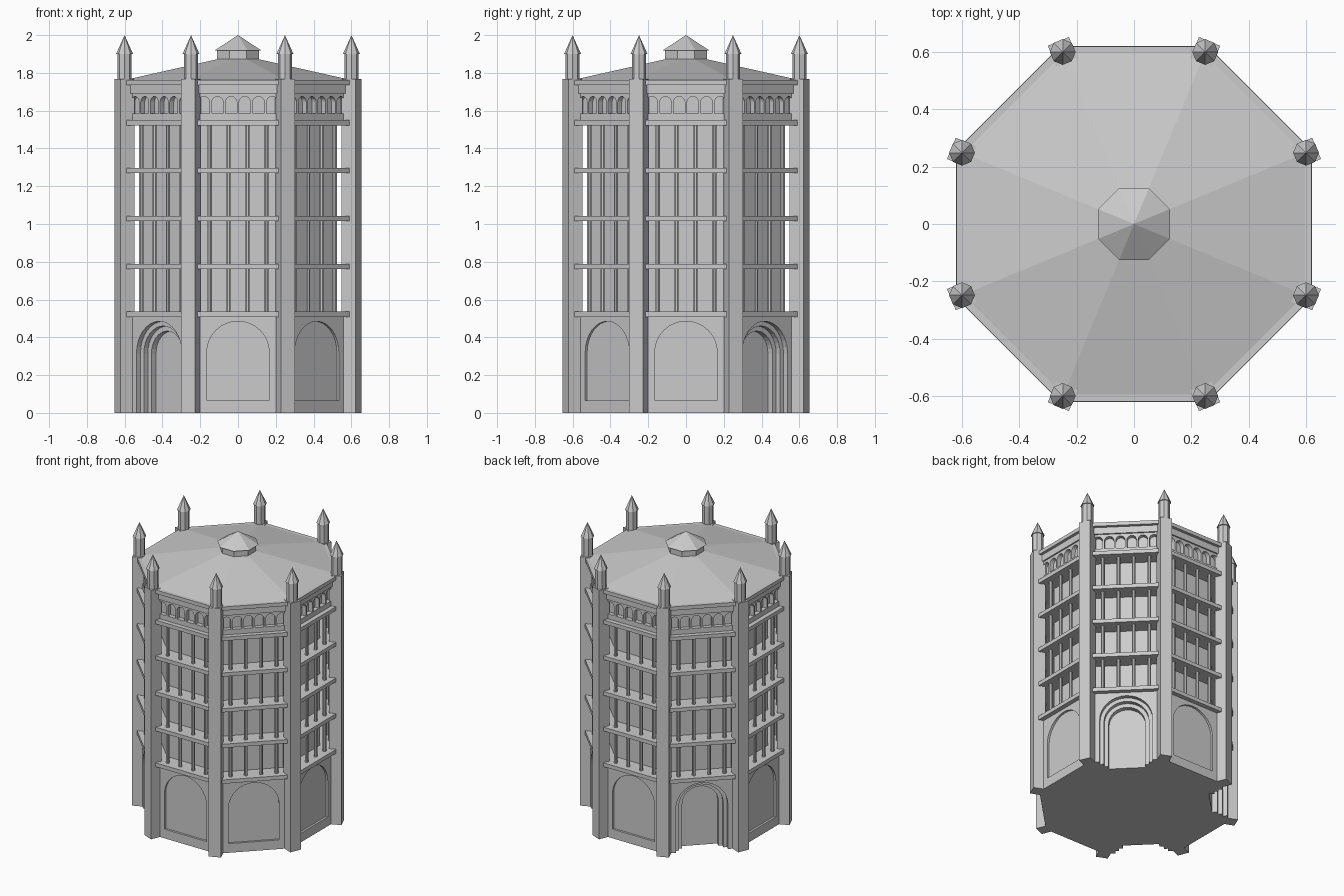
import bpy, bmesh, math
from mathutils import Vector, Matrix

if "Cube" in bpy.data.objects:
    bpy.data.objects.remove(bpy.data.objects["Cube"])

C = math.cos(math.pi / 8)
BAYS = [i * math.pi / 4 for i in range(8)]
CORNERS = [a + math.pi / 8 for a in BAYS]
DOORS = (1, 3, 5)                      # bays with a stepped portal

stone = bpy.data.materials.new("pale_stone")
stone.diffuse_color = (0.6, 0.6, 0.6, 1)
stone.use_nodes = True
stone.node_tree.nodes["Principled BSDF"].inputs["Base Color"].default_value = stone.diffuse_color


def finish(name, bm):
    bmesh.ops.recalc_face_normals(bm, faces=bm.faces[:])
    me = bpy.data.meshes.new(name)
    bm.to_mesh(me)
    bm.free()
    me.materials.append(stone)
    ob = bpy.data.objects.new(name, me)
    bpy.context.collection.objects.link(ob)
    return ob


def frustum(bm, r1, r2, z1, z2, at=(0, 0), sides=8, turn=math.pi / 8):
    m = Matrix.Translation((at[0], at[1], (z1 + z2) / 2)) @ Matrix.Rotation(turn, 4, 'Z')
    bmesh.ops.create_cone(bm, cap_ends=True, segments=sides, radius1=r1, radius2=r2,
                          depth=z2 - z1, matrix=m)


def octagon(name, a1, z1, z2, a2=None):
    """Octagonal storey given by its face distances (apothems)."""
    bm = bmesh.new()
    frustum(bm, a1 / C, (a1 if a2 is None else a2) / C, z1, z2)
    return finish(name, bm)


def place(theta, u, a, z):
    """Bay coordinates: u along the wall, a outward."""
    return Vector((a * math.cos(theta) - u * math.sin(theta),
                   a * math.sin(theta) + u * math.cos(theta), z))


def arch_prism(bm, theta, u, r, z0, spring, inner, outer=0.66, seg=16):
    prof = [(u - r, z0), (u + r, z0)]
    prof += [(u + r * math.cos(math.pi * k / seg), spring + r * math.sin(math.pi * k / seg))
             for k in range(seg + 1)]
    lo = [bm.verts.new(place(theta, x, inner, z)) for x, z in prof]
    hi = [bm.verts.new(place(theta, x, outer, z)) for x, z in prof]
    bm.faces.new(lo)
    bm.faces.new(hi[::-1])
    n = len(prof)
    for i in range(n):
        j = (i + 1) % n
        bm.faces.new((lo[i], hi[i], hi[j], lo[j]))


def cut(ob, bm):
    cutter = finish("cutter", bm)
    cutter.hide_render = True
    mod = ob.modifiers.new("cut", 'BOOLEAN')
    mod.operation, mod.solver, mod.object = 'DIFFERENCE', 'EXACT', cutter
    bpy.context.view_layer.update()
    dg = bpy.context.evaluated_depsgraph_get()
    me = bpy.data.meshes.new_from_object(ob.evaluated_get(dg))
    ob.modifiers.clear()
    ob.data = me
    bpy.data.objects.remove(cutter)


# ground storey with blind arches and stepped portals
base = octagon("ground_storey", 0.59, 0, 0.515)
bm = bmesh.new()
for i, th in enumerate(BAYS):
    if i in DOORS:
        arch_prism(bm, th, 0, 0.17, -0.05, 0.315, 0.56)
    else:
        arch_prism(bm, th, 0, 0.165, 0.065, 0.32, 0.575)
cut(base, bm)
for r, depth in ((0.145, 0.53), (0.118, 0.495)):
    bm = bmesh.new()
    for i in DOORS:
        arch_prism(bm, BAYS[i], 0, r, -0.05, 0.315, depth)
    cut(base, bm)

# inner wall behind the galleries
octagon("inner_wall", 0.50, 0.50, 1.56)

# gallery floors
FLOORS = [0.522 + 0.2535 * k for k in range(5)]
for k, z in enumerate(FLOORS):
    octagon(f"gallery_floor_{k + 1}", 0.622, z - 0.0135, z + 0.0135)

# gallery columns, four per bay and level
bm = bmesh.new()
for z1, z2 in zip(FLOORS, FLOORS[1:]):
    for th in BAYS:
        for u in (-0.15, -0.05, 0.05, 0.15):
            p = place(th, u, 0.575, 0)
            frustum(bm, 0.012, 0.012, z1 + 0.013, z2 - 0.013, p.xy, 8, th + math.pi / 8)
finish("gallery_columns", bm)

# blind arcade under the eaves
arcade = octagon("blind_arcade", 0.59, 1.545, 1.70)
bm = bmesh.new()
for th in BAYS:
    for k in range(6):
        arch_prism(bm, th, (k - 2.5) * 0.0725, 0.03, 1.585, 1.645, 0.56, 0.64, 10)
cut(arcade, bm)
octagon("frieze", 0.60, 1.69, 1.74)
octagon("eaves", 0.62, 1.737, 1.763)

# roof and lantern
octagon("roof", 0.60, 1.762, 1.897, 0.001)
octagon("lantern", 0.11, 1.85, 1.922)
octagon("lantern_cap", 0.125, 1.918, 2.0, 0.0005)

# corner buttresses with pinnacles
buttress, shaft, spire = bmesh.new(), bmesh.new(), bmesh.new()
for th in CORNERS:
    p = place(th, 0, 0.65, 0).xy
    frustum(buttress, 0.04 * math.sqrt(2), 0.04 * math.sqrt(2), 0, 1.767, p, 4, th + math.pi / 4)
    frustum(shaft, 0.038, 0.038, 1.76, 1.905, p, 8, th + math.pi / 8)
    frustum(spire, 0.045, 0, 1.90, 2.0, p, 8, th + math.pi / 8)
finish("buttresses", buttress)
finish("pinnacle_shafts", shaft)
finish("pinnacle_spires", spire)
